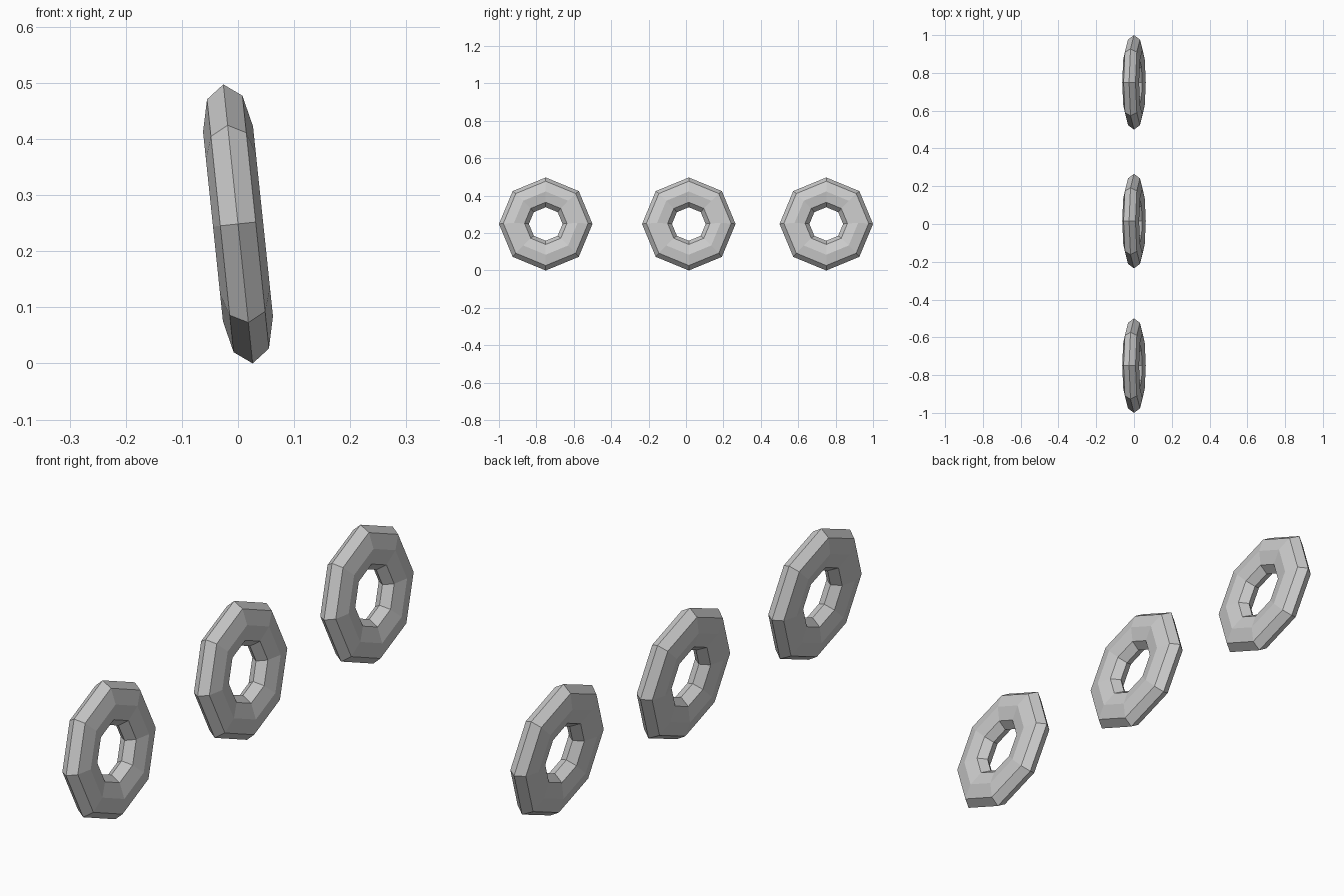
import bpy
import math

if "Cube" in bpy.data.objects:
    bpy.data.objects.remove(bpy.data.objects["Cube"])

MAJOR, MINOR = 0.17, 0.08      # ring radius and tube radius
FLATTEN = 0.56                 # tube squashed along the ring axis
TILT = math.radians(84)        # rings stand up, leaning 6 degrees to -x
HEIGHT = (MAJOR + MINOR) * math.sin(TILT)


def add_ring(name, y):
    # low-poly eight by eight torus, flattened and stood on edge
    bpy.ops.mesh.primitive_torus_add(
        major_segments=8, minor_segments=8,
        major_radius=MAJOR, minor_radius=MINOR)
    ring = bpy.context.object
    ring.name = name
    ring.location = (0, y, HEIGHT)
    ring.rotation_euler = (0, TILT, 0)
    ring.scale = (1, 1, FLATTEN)
    bpy.ops.object.shade_flat()
    return ring


# Row of three separate rings along y
for name, y in (("front_ring", -0.75), ("middle_ring", 0.015), ("back_ring", 0.75)):
    add_ring(name, y)
